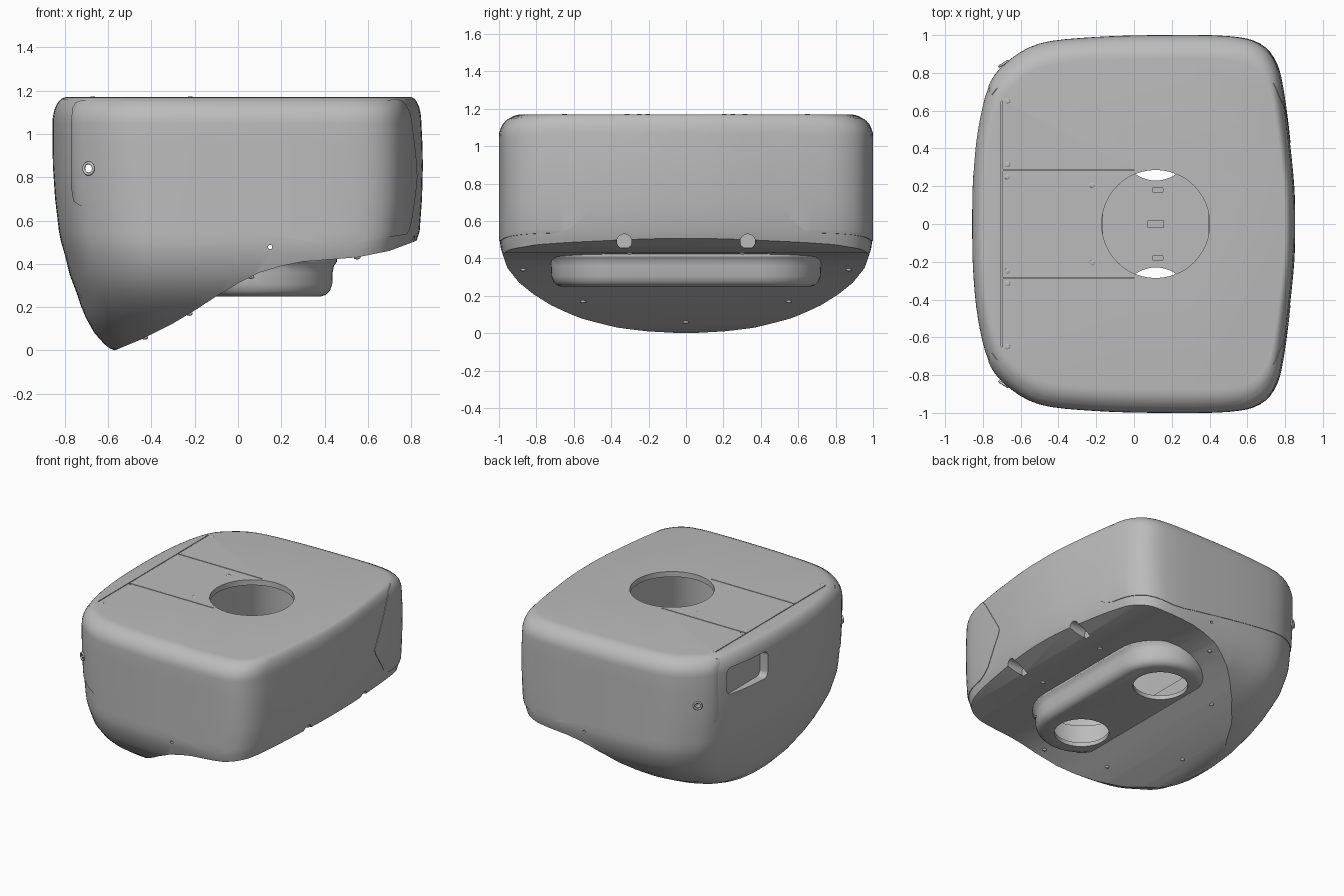
import bpy, bmesh, math
from mathutils import Vector

cube = bpy.data.objects.get("Cube")
if cube:
    bpy.data.objects.remove(cube)


def material(name, level):
    m = bpy.data.materials.new(name)
    m.use_nodes = True
    colour = (level, level, level, 1)
    m.diffuse_color = colour
    m.node_tree.nodes["Principled BSDF"].inputs["Base Color"].default_value = colour
    return m


GREY = material("plain grey", 0.5)


def add_mesh(name, bm):
    bmesh.ops.remove_doubles(bm, verts=bm.verts, dist=1e-5)
    bmesh.ops.recalc_face_normals(bm, faces=bm.faces)
    me = bpy.data.meshes.new(name)
    bm.to_mesh(me)
    bm.free()
    me.materials.append(GREY)
    ob = bpy.data.objects.new(name, me)
    bpy.context.collection.objects.link(ob)
    return ob


def loft(name, rings):
    bm = bmesh.new()
    rows = [[bm.verts.new(p) for p in ring] for ring in rings]
    n = len(rows[0])
    for low, high in zip(rows, rows[1:]):
        for i in range(n):
            j = (i + 1) % n
            bm.faces.new((low[i], low[j], high[j], high[i]))
    bm.faces.new(rows[0][::-1])
    bm.faces.new(rows[-1])
    return add_mesh(name, bm)


def prism(name, points, axis, a, b):
    place = {"x": lambda u, v, w: (w, u, v),
             "y": lambda u, v, w: (u, w, v),
             "z": lambda u, v, w: (u, v, w)}[axis]
    return loft(name, [[place(u, v, w) for u, v in points] for w in (a, b)])


def rounded(cx, cy, hx, hy, r, steps=12):
    pts = []
    for k, (sx, sy) in enumerate(((1, 1), (-1, 1), (-1, -1), (1, -1))):
        for i in range(steps + 1):
            t = math.pi / 2 * (k + i / steps)
            p = (cx + sx * (hx - r) + r * math.cos(t), cy + sy * (hy - r) + r * math.sin(t))
            if not pts or math.dist(p, pts[-1]) > 1e-5:
                pts.append(p)
    if math.dist(pts[0], pts[-1]) < 1e-5:
        pts.pop()
    return pts


def circle(cx, cy, r):
    return rounded(cx, cy, r, r, r)


def boolean(ob, cutter, op="DIFFERENCE"):
    mod = ob.modifiers.new("cut", "BOOLEAN")
    mod.operation, mod.solver, mod.object = op, "EXACT", cutter
    bpy.context.view_layer.objects.active = ob
    bpy.ops.object.modifier_apply(modifier=mod.name)
    bpy.data.objects.remove(cutter)


def smooth(ob, angle=32):
    bpy.ops.object.select_all(action="DESELECT")
    ob.select_set(True)
    bpy.context.view_layer.objects.active = ob
    bpy.ops.object.shade_smooth_by_angle(angle=math.radians(angle))


# Plan outline of the housing, smoothed from half a loop
HALF = [(-.86, 0), (-.855, .25), (-.83, .5), (-.775, .72), (-.68, .85), (-.5, .955),
        (-.2, .99), (.15, 1), (.5, .995), (.67, .955), (.76, .85), (.8, .68),
        (.83, .45), (.855, .2), (.86, 0)]


def outline(steps=4):
    loop = [Vector(p) for p in HALF + [(x, -y) for x, y in HALF[-2:0:-1]]]
    n, out = len(loop), []
    for i in range(n):
        a, b, c, d = (loop[(i + k) % n] for k in (-1, 0, 1, 2))
        for s in range(steps):
            t = s / steps
            out.append(.5 * (2 * b + (c - a) * t + (2 * a - 5 * b + 4 * c - d) * t * t
                             + (3 * b - a - 3 * c + d) * t ** 3))
    return out


# Height, back end, front end and half width of each level
LEVELS = [(0, -.57, .8, .15), (.01, -.595, .8, .32), (.03, -.62, .8, .45), (.08, -.665, .8, .6),
          (.15, -.705, .8, .74), (.21, -.73, .8, .83), (.27, -.75, .8, .9), (.35, -.78, .8, .96),
          (.45, -.805, .81, .993), (.5, -.82, .825, 1), (.55, -.83, .842, 1),
          (.7, -.848, .853, 1), (.85, -.858, .857, 1), (.95, -.86, .855, 1)]
for i in range(9):
    t = math.pi / 2 * i / 8
    back = 1 - math.cos(t)
    LEVELS.append((1.05 + .12 * math.sin(t), -.86 + .065 * back, .85 - .05 * back, 1 - .12 * back))


def body(name, sxy=1, sz=1, dz=0):
    loop = outline()
    rings = []
    for z, lo, hi, hw in LEVELS:
        mid, half = (lo + hi) / 2, (hi - lo) / 2
        rings.append([((mid + half * p.x / .86) * sxy, p.y * hw * sxy, z * sz + dz) for p in loop])
    return loft(name, rings)


# Main housing with its sweeping underside
UNDER = [(-.57, 0), (-.45, .05), (-.3, .125), (-.2, .185), (-.1, .25), (0, .31), (.1, .36),
         (.2, .39), (.3, .41), (.55, .43), (.7, .46), (.82, .505), (1, .6)]
housing = body("housing", .996)
boolean(housing, prism("cutter", [(-.57, -.1)] + UNDER + [(1, -.1)], "y", -1.2, 1.2))

# Rounded neck below the housing
CX = .115
neck = loft("neck", [[(x, y, z) for x, y in rounded(CX, 0, r, .4 + r, r)]
                     for z, r in ((.25, .27), (.258, .292), (.275, .309), (.305, .32),
                                  (.36, .322), (.39, .328), (.41, .342), (.6, .342))])
boolean(housing, neck, "UNION")

# Inner well, top opening and the two floor openings
boolean(housing, prism("cutter", rounded(CX, 0, .28, .68, .28), "z", .28, .5))
boolean(housing, prism("cutter", rounded(CX, 0, .33, .73, .33), "z", .46, 1.13))
boolean(housing, prism("cutter", circle(CX, 0, .286), "z", 1.0, 1.3))
for s in (-1, 1):
    boolean(housing, prism("cutter", circle(CX, .415 * s, .185), "z", .1, .4))
    # Scallops on the lower edge
    boolean(housing, prism("cutter", circle(.33 * s, .49, .04), "x", .68, 1))
    # Seams of the sliding cover
    boolean(housing, prism("cutter", rounded(-.35, .286 * s, .35, .003, .001, 2), "z", 1.162, 1.2))
boolean(housing, prism("cutter", rounded(-.7, 0, .003, .65, .001, 2), "z", 1.162, 1.2))
# Recessed hatch on the deep end
boolean(housing, prism("cutter", rounded(.45, .97, .2, .1, .04), "x", -1, -.785))


def bore(ob):
    for x, z, r in ((-.69, .84, .018), (.148, .478, .01)):
        boolean(ob, prism("cutter", circle(x, z, r), "y", -1.2, 1.2))


bore(housing)
smooth(housing)

# Wrap-around side panels
SIDE = [(-.74, 1.165), (-.765, 1.12), (-.77, 1.06), (-.77, .75), (-.76, .69), (-.73, .67),
        (.4, .493), (.48, .49), (.56, .5), (.8, .54), (.95, .56), (.95, 1.165)]
END = [(.76, 1.165), (.67, 1.14), (.61, 1.08), (.45, .84), (.43, .8), (.45, .76), (.58, .59),
       (.64, .55), (.72, .53), (.8, .45), (1.1, .45), (1.1, 1.165)]
for s, side in ((-1, "right"), (1, "left")):
    panel = body(side + "_side_panel")
    boolean(panel, prism("cutter", SIDE, "y", -1.2, 1.2), "INTERSECT")
    boolean(panel, prism("cutter", [(y * s, z) for y, z in END], "x", -1.2, 1.2), "INTERSECT")
    boolean(panel, body("cutter", .975, 1.04, -.02))
    bore(panel)
    smooth(panel)
    # Ring around the side bore
    bpy.ops.mesh.primitive_torus_add(major_radius=.026, minor_radius=.007, major_segments=24,
                                     minor_segments=8, location=(-.69, .848 * s, .84),
                                     rotation=(math.pi / 2, 0, -.55 * -s))
    ring = bpy.context.object
    ring.name = side + "_bore_ring"
    ring.data.materials.append(GREY)
    smooth(ring, 60)

# Collar inside the well
collar = prism("inner_collar", circle(CX, 0, .335), "z", .84, .88)
boolean(collar, prism("cutter", circle(CX, 0, .292), "z", .8, .9))
smooth(collar)

# Small clips on the well floor
prism("centre_clip", rounded(.115, 0, .045, .02, .008, 3), "z", .275, .31)
for s in (-1, 1):
    prism("side_clip", rounded(.125, .18 * s, .03, .014, .006, 3), "z", .275, .3)


def screw(x, y, z, flat):
    bm = bmesh.new()
    bmesh.ops.create_uvsphere(bm, u_segments=12, v_segments=6, radius=.016)
    for v in bm.verts:
        v.co = (v.co.x + x, v.co.y + y, v.co.z * flat + z)
    smooth(add_mesh("screw", bm), 60)


def under_x(z):
    for (x0, z0), (x1, z1) in zip(UNDER, UNDER[1:]):
        if z0 <= z <= z1:
            return x0 + (x1 - x0) * (z - z0) / (z1 - z0)


# Screws on the top and underside
for s in (-1, 1):
    for x, y in ((-.67, .65), (-.67, .315), (-.67, .25), (-.22, .205)):
        screw(x, y * s, 1.168, .3)
    for y, z in ((.55, .17), (.87, .34), (.3, .43)):
        screw(under_x(z), y * s, z, .6)
screw(under_x(.06), 0, .06, .6)
